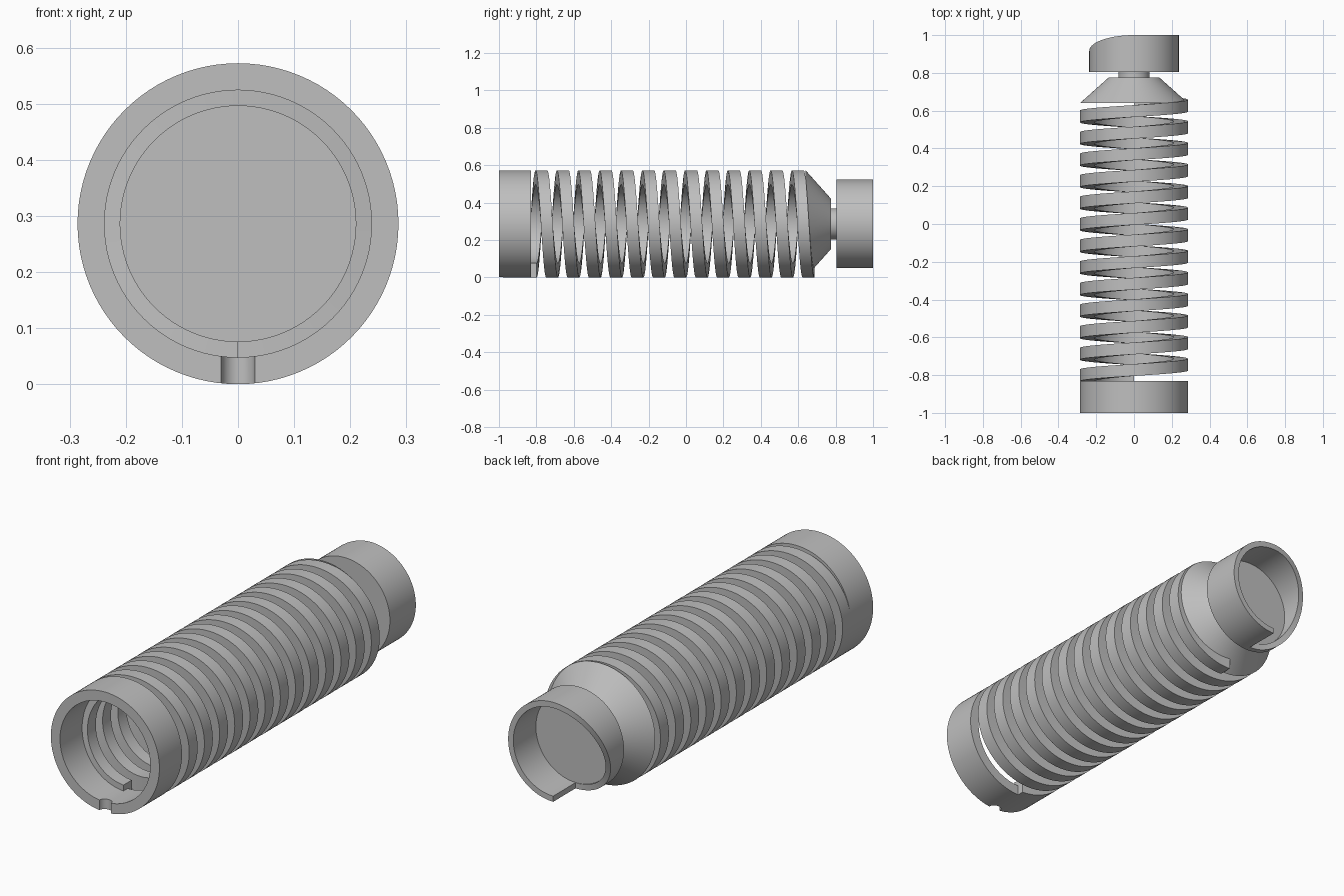
import bpy, bmesh, math

if "Cube" in bpy.data.objects:
    bpy.data.objects.remove(bpy.data.objects["Cube"])

R = 0.286          # outer radius, also height of the axis
SEG = 96

grey = bpy.data.materials.new("plain grey")
grey.diffuse_color = (0.52, 0.52, 0.52, 1)
grey.use_nodes = True
grey.node_tree.nodes["Principled BSDF"].inputs["Base Color"].default_value = grey.diffuse_color


def sweep(name, section, turns=1.0, closed=True):
    """Sweep a (radius, y) section round the long axis, starting at the bottom towards -x."""
    bm = bmesh.new()
    steps = int(SEG * turns)
    rings = []
    for i in range(steps if closed else steps + 1):
        a = 2 * math.pi * i / SEG
        rings.append([bm.verts.new((-r * math.sin(a), y, R - r * math.cos(a)))
                      for r, y in section(a)])
    n = len(rings[0])
    for i in range(steps):
        p, q = rings[i], rings[(i + 1) % len(rings)]
        for j in range(n):
            k = (j + 1) % n
            bm.faces.new((p[j], p[k], q[k], q[j]))
    if not closed:
        bm.faces.new(rings[0])
        bm.faces.new(rings[-1])
    else:
        bmesh.ops.remove_doubles(bm, verts=bm.verts, dist=1e-5)
    bmesh.ops.recalc_face_normals(bm, faces=bm.faces)
    me = bpy.data.meshes.new(name)
    bm.to_mesh(me)
    bm.free()
    me.materials.append(grey)
    ob = bpy.data.objects.new(name, me)
    bpy.context.collection.objects.link(ob)
    return ob


def smooth(ob):
    bpy.ops.object.select_all(action='DESELECT')
    ob.select_set(True)
    bpy.context.view_layer.objects.active = ob
    bpy.ops.object.shade_smooth_by_angle(angle=math.radians(30))


# Front collar with a half-round notch at the bottom of its rim
collar = sweep("front_collar", lambda a: [(0.238, -1), (R, -1), (R, -0.83), (0.238, -0.83)])
bpy.ops.mesh.primitive_cylinder_add(vertices=48, radius=0.03, depth=0.2, location=(0, -1, 0.03))
cutter = bpy.context.object
cutter.name = "notch_cutter"
cutter.hide_render = True
cutter.data.materials.append(grey)
mod = collar.modifiers.new("notch", 'BOOLEAN')
mod.operation = 'DIFFERENCE'
mod.solver = 'EXACT'
mod.object = cutter
bpy.context.view_layer.objects.active = collar
bpy.ops.object.modifier_apply(modifier=mod.name)
bpy.data.objects.remove(cutter)

# Square-section coil spring
TURNS, START, END, HALF = 13, -0.83, 0.655, 0.0315


def coil_section(a):
    y = START + (END - START) * a / (2 * math.pi * TURNS)
    return [(0.21, y - HALF), (R, y - HALF), (R, y + HALF), (0.21, y + HALF)]


spring = sweep("coil_spring", coil_section, TURNS, closed=False)

# Solid tapered shoulder and the neck behind it
shoulder = sweep("tapered_shoulder",
                 lambda a: [(0, 0.64), (R, 0.64), (0.135, 0.775), (0, 0.775)])
neck = sweep("neck", lambda a: [(0, 0.77), (0.083, 0.77), (0.083, 0.81), (0, 0.81)])

# Rear cup: floor disc, then a wall whose rim slopes on one half and is level on the other
floor = sweep("cup_floor", lambda a: [(0, 0.805), (0.237, 0.805), (0.237, 0.83), (0, 0.83)])


def cup_section(a):
    rim = 1.0 if a >= math.pi else 0.832 + 0.084 * (1 - math.cos(a))
    return [(0.21, 0.83), (0.237, 0.83), (0.237, rim), (0.21, rim)]


wall = sweep("cup_wall", cup_section, 1, closed=False)

for part in (collar, spring, shoulder, neck, floor, wall):
    smooth(part)
